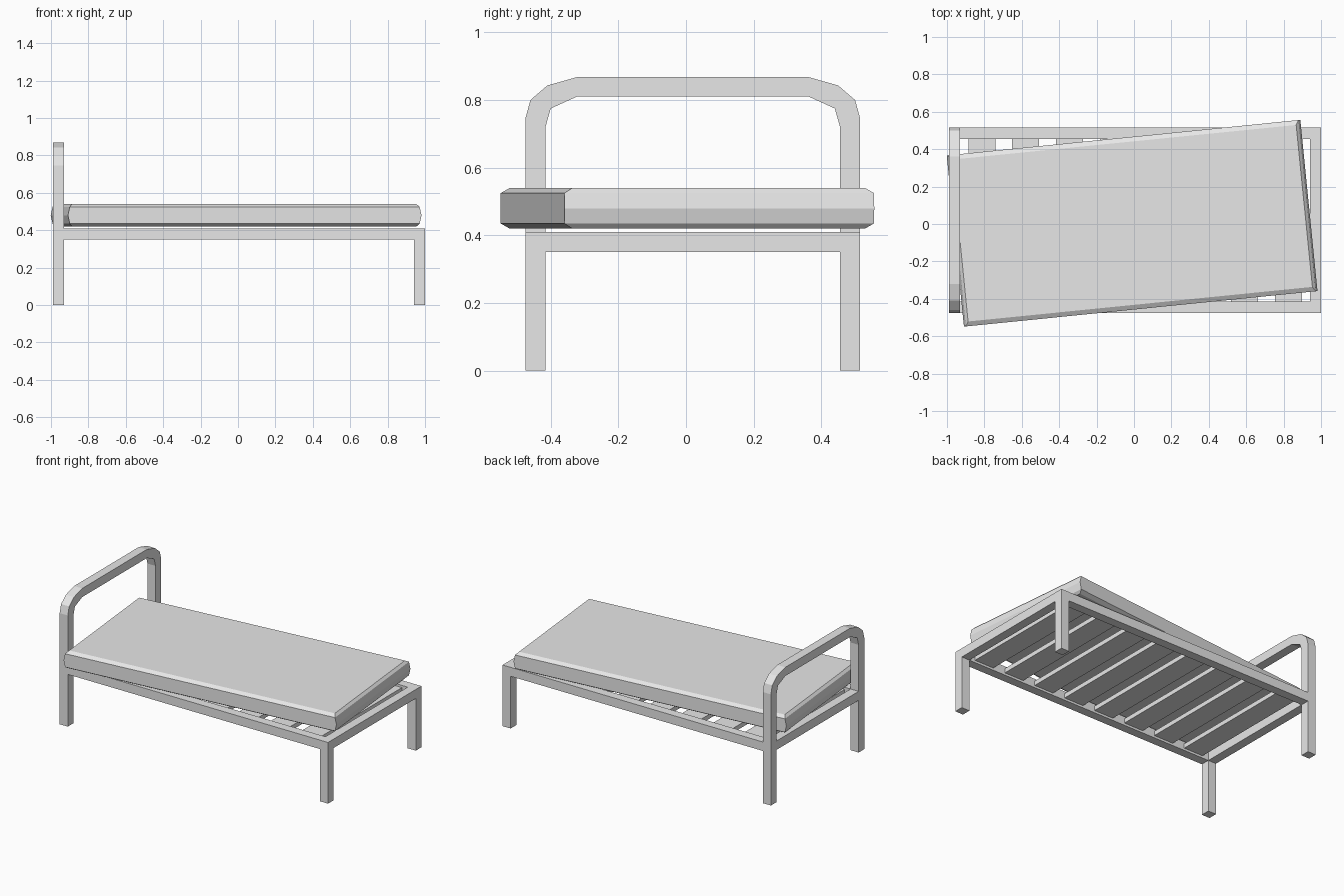
import bpy
import bmesh
import math

cube = bpy.data.objects.get("Cube")
if cube:
    bpy.data.objects.remove(cube, do_unlink=True)

grey = bpy.data.materials.new("plain_grey")
grey.use_nodes = True
grey.diffuse_color = (0.8, 0.8, 0.8, 1)
grey.node_tree.nodes["Principled BSDF"].inputs["Base Color"].default_value = (0.8, 0.8, 0.8, 1)

MID_Y = 0.02          # centre line of the frame
HALF_W = 0.495        # half width of the frame
BAR = 0.06            # thickness of the square tube
HEAD_X, FOOT_X = -0.99, 1.0
RAIL_LOW, RAIL_TOP = 0.35, 0.41


def finish(name, bm):
    bmesh.ops.recalc_face_normals(bm, faces=bm.faces)
    mesh = bpy.data.meshes.new(name)
    bm.to_mesh(mesh)
    bm.free()
    mesh.materials.append(grey)
    obj = bpy.data.objects.new(name, mesh)
    bpy.context.collection.objects.link(obj)
    return obj


def box(name, low, high):
    bm = bmesh.new()
    bmesh.ops.create_cube(bm, size=1)
    for v in bm.verts:
        v.co = [a + (c + 0.5) * (b - a) for a, b, c in zip(low, high, v.co)]
    return finish(name, bm)


# Headboard: bent tube running from one leg over to the other
outer = [(HALF_W, 0), (HALF_W, 0.745), (0.48, 0.80), (0.43, 0.843), (0.342, 0.868)]
inner = [(HALF_W - BAR, 0), (HALF_W - BAR, 0.722), (0.42, 0.775), (0.343, 0.81)]


def arch(half):
    return half + [(-y, z) for y, z in reversed(half)]


bm = bmesh.new()
outline = arch(outer) + list(reversed(arch(inner)))
face = bm.faces.new([bm.verts.new((HEAD_X, MID_Y + y, z)) for y, z in outline])
extruded = bmesh.ops.extrude_face_region(bm, geom=[face])["geom"]
bmesh.ops.translate(bm, vec=(BAR, 0, 0),
                    verts=[g for g in extruded if isinstance(g, bmesh.types.BMVert)])
finish("headboard_arch", bm)

# Side rails and foot legs
y_in = HALF_W - BAR
for side, label in ((-1, "right"), (1, "left")):
    y0, y1 = sorted((MID_Y + side * y_in, MID_Y + side * HALF_W))
    box(label + "_side_rail", (HEAD_X + BAR, y0, RAIL_LOW), (FOOT_X - BAR, y1, RAIL_TOP))
    box(label + "_foot_leg", (FOOT_X - BAR, y0, 0), (FOOT_X, y1, RAIL_TOP))

# Cross rails at the head and foot
for label, x in (("head", HEAD_X), ("foot", FOOT_X - BAR)):
    box(label + "_cross_rail", (x, MID_Y - y_in, RAIL_LOW), (x + BAR, MID_Y + y_in, RAIL_TOP))

# Slats
for i in range(8):
    x = -0.813 + i * 0.234
    box(f"slat_{i + 1}", (x - 0.072, MID_Y - y_in, 0.365), (x + 0.072, MID_Y + y_in, 0.395))

# Mattress: stacked rectangular rings, bevelled edges and bulging ends
rings = [(0.42, 0.925, 0.435), (0.435, 0.94, 0.46), (0.48, 0.95, 0.46),
         (0.525, 0.94, 0.46), (0.54, 0.925, 0.435)]
bm = bmesh.new()
loops = [[bm.verts.new((sx * hx, sy * hy, z))
          for sx, sy in ((-1, -1), (1, -1), (1, 1), (-1, 1))] for z, hx, hy in rings]
bm.faces.new(loops[0])
bm.faces.new(loops[-1])
for a, b in zip(loops, loops[1:]):
    for i in range(4):
        j = (i + 1) % 4
        bm.faces.new((a[i], a[j], b[j], b[i]))
mattress = finish("mattress", bm)
mattress.location = (-0.01, 0.004, 0)
mattress.rotation_euler.z = math.radians(5.74)
